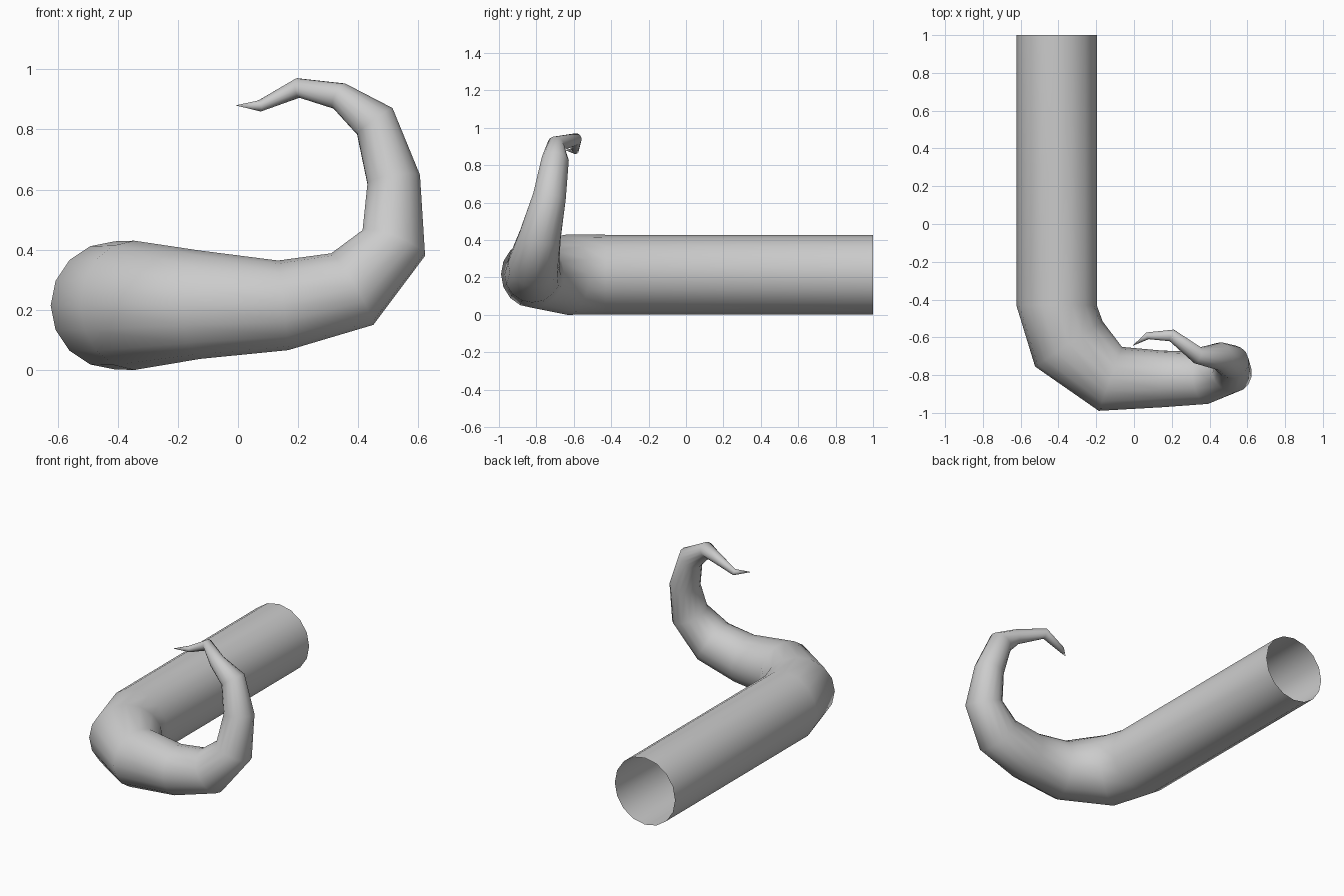
import bpy, bmesh
from math import cos, sin, tau
from mathutils import Vector

if "Cube" in bpy.data.objects:
    bpy.data.objects.remove(bpy.data.objects["Cube"])

SIDES = 16
# path rings: x, y, z, radius (tapers from the open base to the curled end)
RINGS = [
    (-0.41, 1.00, 0.215, 0.213),
    (-0.41, -0.43, 0.215, 0.213),
    (-0.345, -0.635, 0.215, 0.215),
    (-0.125, -0.82, 0.217, 0.180),
    (0.15, -0.82, 0.215, 0.150),
    (0.38, -0.815, 0.269, 0.138),
    (0.518, -0.78, 0.422, 0.113),
    (0.518, -0.73, 0.632, 0.090),
    (0.455, -0.70, 0.827, 0.074),
    (0.337, -0.695, 0.911, 0.046),
    (0.20, -0.59, 0.938, 0.033),
    (0.072, -0.592, 0.878, 0.019),
]
TIP = Vector((-0.008, -0.645, 0.88))

centres = [Vector(r[:3]) for r in RINGS] + [TIP]
bm = bmesh.new()
loops = []
tangent = Vector((0, -1, 0))
u = Vector((1, 0, 0))

# sweep a circle along the path, carrying the frame without twist
for i, ring in enumerate(RINGS):
    if i > 1:
        a = (centres[i] - centres[i - 1]).normalized()
        b = (centres[i + 1] - centres[i]).normalized()
        new = (a + b).normalized()
        u = tangent.rotation_difference(new) @ u
        tangent = new
    v = tangent.cross(u)
    loops.append([bm.verts.new(centres[i] + ring[3] * (u * cos(k * tau / SIDES) + v * sin(k * tau / SIDES)))
                  for k in range(SIDES)])

for p, q in zip(loops, loops[1:]):
    for k in range(SIDES):
        n = (k + 1) % SIDES
        bm.faces.new((p[k], p[n], q[n], q[k]))

# pointed tip
tip = bm.verts.new(TIP)
for k in range(SIDES):
    bm.faces.new((loops[-1][k], loops[-1][(k + 1) % SIDES], tip))

bmesh.ops.recalc_face_normals(bm, faces=bm.faces)
for f in bm.faces:
    f.smooth = True
mesh = bpy.data.meshes.new("tentacle")
bm.to_mesh(mesh)
bm.free()
bpy.context.collection.objects.link(bpy.data.objects.new("tentacle", mesh))
